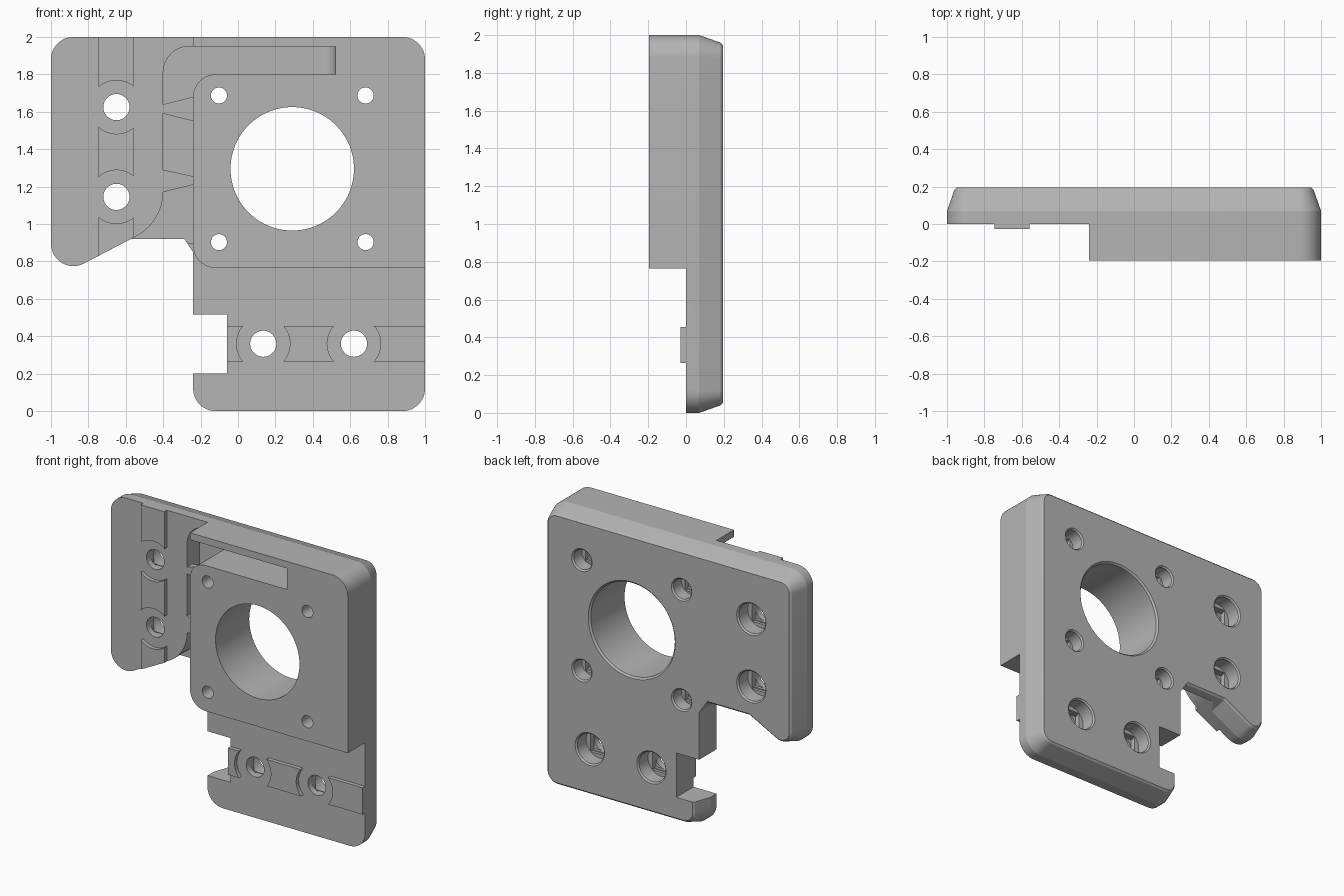
import bpy, bmesh, math
from mathutils import Vector

if "Cube" in bpy.data.objects:
    bpy.data.objects.remove(bpy.data.objects["Cube"])

FRONT, BACK = -0.195, 0.195     # y of block face and plate back
FLOOR = 0.14                    # y of the cable channel floor


def loft(name, rings):
    """Closed solid from equal-length loops, capped at both ends."""
    bm = bmesh.new()
    loops = [[bm.verts.new(p) for p in ring] for ring in rings]
    n = len(loops[0])
    for a, b in zip(loops, loops[1:]):
        for i in range(n):
            j = (i + 1) % n
            bm.faces.new((a[i], a[j], b[j], b[i]))
    bm.faces.new(loops[0])
    bm.faces.new(loops[-1])
    bmesh.ops.recalc_face_normals(bm, faces=bm.faces)
    mesh = bpy.data.meshes.new(name)
    bm.to_mesh(mesh)
    bm.free()
    obj = bpy.data.objects.new(name, mesh)
    bpy.context.collection.objects.link(obj)
    return obj


def prism(name, pts, y0, y1):
    """Extrude an (x, z) outline along y."""
    return loft(name, [[(x, y, z) for x, z in pts] for y in (y0, y1)])


def box(name, x0, x1, z0, z1, y0, y1):
    return prism(name, [(x0, z0), (x1, z0), (x1, z1), (x0, z1)], y0, y1)


def circle(cx, cz, r, n=48):
    return [(cx + r * math.cos(math.tau * i / n), cz + r * math.sin(math.tau * i / n))
            for i in range(n)]


def rounded(corners, n=12):
    """Outline from (x, z, radius) corners, with arcs at the rounded ones."""
    out = []
    for i, (x, z, r) in enumerate(corners):
        p = Vector((x, z))
        if r <= 0:
            out.append((x, z))
            continue
        a = (Vector(corners[i - 1][:2]) - p).normalized()
        b = (Vector(corners[(i + 1) % len(corners)][:2]) - p).normalized()
        half = a.angle(b) / 2
        c = p + (a + b).normalized() * (r / math.sin(half))
        t = r / math.tan(half)
        u, v = p + a * t - c, p + b * t - c
        sweep = u.angle(v)
        for k in range(n + 1):
            f = k / n
            q = c + (u * math.sin((1 - f) * sweep) + v * math.sin(f * sweep)) / math.sin(sweep)
            out.append((q.x, q.y))
    return out


def inset(corners, d):
    """Move the tapered edges of an outline inwards by d."""
    lines = []
    for i, (x, z, r, flag) in enumerate(corners):
        p, q = Vector((x, z)), Vector(corners[(i + 1) % len(corners)][:2])
        e = (q - p).normalized()
        lines.append((p + Vector((-e.y, e.x)) * d * flag, e))
    out = []
    for i, c in enumerate(corners):
        (p, e), (q, f) = lines[i - 1], lines[i]
        s = (q - p).cross(f) / e.cross(f)
        hit = p + e * s
        out.append((hit.x, hit.y, c[2] - d if c[2] else 0))
    return rounded(out)


def combine(target, tool, op):
    mod = target.modifiers.new(op, 'BOOLEAN')
    mod.operation, mod.solver, mod.object = op, 'EXACT', tool
    bpy.context.view_layer.objects.active = target
    bpy.ops.object.modifier_apply(modifier=mod.name)
    bpy.data.objects.remove(tool)


def cut(target, tool):
    combine(target, tool, 'DIFFERENCE')


def add(target, tool):
    combine(target, tool, 'UNION')


# Back plate: x, z, corner radius, and whether the next edge tapers at the back
plate = [(1, 0, .12, 1), (1, 2, .12, 1), (-1, 2, .12, 1), (-1, .697, .12, 1),
         (-.62, .895, 0, 1), (-.27, .895, 0, 0), (-.24, .85, 0, 0), (-.24, .515, 0, 0),
         (-.06, .515, 0, 0), (-.06, .2, 0, 0), (-.24, .2, 0, 1), (-.24, 0, .12, 1)]
body = loft("motor_mount_plate",
            [[(x, y, z) for x, z in inset(plate, d)]
             for y, d in ((0, 0), (.07, 0), (.183, .04), (BACK, .052))])

# Raised motor block
add(body, prism("motor_block", rounded(
    [(1, .765, 0), (1, 2, .12), (-.24, 2, 0), (-.24, .765, .12)]), FRONT, .03))

# Cable channel running beside the block and over its top
cut(body, prism("channel_cutter", rounded(
    [(.4, 1.95, 0), (-.4, 1.95, .14), (-.4, 1.01, .27), (-.62, .895, 0), (-.62, .84, 0),
     (-.27, .84, 0), (-.27, .895, 0), (-.24, .895, 0), (-.24, 1.8, .12), (.4, 1.8, 0)]),
    -.3, FLOOR))

# Slot end with a rounded inner corner
end = [(.3, -.3), (.52, -.3)]
end += [(.45 + .07 * math.cos(a), FLOOR - .07 + .07 * math.sin(a))
        for a in (math.radians(9 * k) for k in range(11))]
end += [(.3, FLOOR)]
cut(body, loft("slot_cutter", [[(x, y, z) for x, y in end] for z in (1.8, 1.95)]))

# Large motor opening with a small rim chamfer at the back
MX, MZ, MR = .29, 1.295, .33
cut(body, loft("opening_cutter", [
    [(x, y, z) for x, z in circle(MX, MZ, r, 96)]
    for y, r in ((-.3, MR), (BACK - .012, MR), (BACK + .012, MR + .024))]))


def screw_hole(x, z, r, head, depth):
    """Through hole, chamfered counterbore and two stepped recesses."""
    floor = BACK - depth
    cut(body, prism("hole_cutter", circle(x, z, r), -.3, .3))
    cut(body, loft("head_cutter", [
        [(px, y, pz) for px, pz in circle(x, z, q)]
        for y, q in ((floor, head), (BACK - .01, head), (BACK + .01, head + .02))]))
    chord = math.sqrt(head * head - r * r) * .99
    cut(body, box("step_cutter", x - r, x + r, z - chord, z + chord, floor - .02, floor + .02))
    cut(body, box("step_cutter", x - r, x + r, z - r, z + r, floor - .04, floor + .02))


side_holes = [(-.65, 1.625), (-.65, 1.145)]
lower_holes = [(.135, .36), (.62, .36)]
for x, z in side_holes + lower_holes:
    screw_hole(x, z, .07, .105, .11)
for sx in (-1, 1):
    for sz in (-1, 1):
        screw_hole(MX + sx * .392, MZ + sz * .392, .043, .07, .1)

# Thin bridges that hold the cable in the channel
for left, right in (((1.59, 1.64), (1.55, 1.68)), ((1.17, 1.29), (1.21, 1.255))):
    add(body, prism("cable_bridge", [(-.4, left[0]), (-.24, right[0]),
                                     (-.24, right[1]), (-.4, left[1])], 0, .05))

# Alignment keys, interrupted around the screw holes
side_key = prism("side_key", [(-.745, .83), (-.62, .895), (-.56, .926), (-.56, 2), (-.745, 2)],
                 -.028, .01)
lower_key = box("lower_key", -.06, 1, .265, .455, -.028, .01)
for key, holes in ((side_key, side_holes), (lower_key, lower_holes)):
    for x, z in holes:
        cut(key, prism("key_cutter", circle(x, z, .143, 64), -.1, .1))
    add(body, key)

# Single grey finish
grey = bpy.data.materials.new("plain grey")
grey.use_nodes = True
colour = (.46, .46, .46, 1)
grey.diffuse_color = colour
grey.node_tree.nodes["Principled BSDF"].inputs["Base Color"].default_value = colour
body.data.materials.clear()
body.data.materials.append(grey)
for face in body.data.polygons:
    face.material_index = 0

bpy.ops.object.select_all(action='DESELECT')
body.select_set(True)
bpy.context.view_layer.objects.active = body
bpy.ops.object.shade_smooth_by_angle(angle=math.radians(15))
